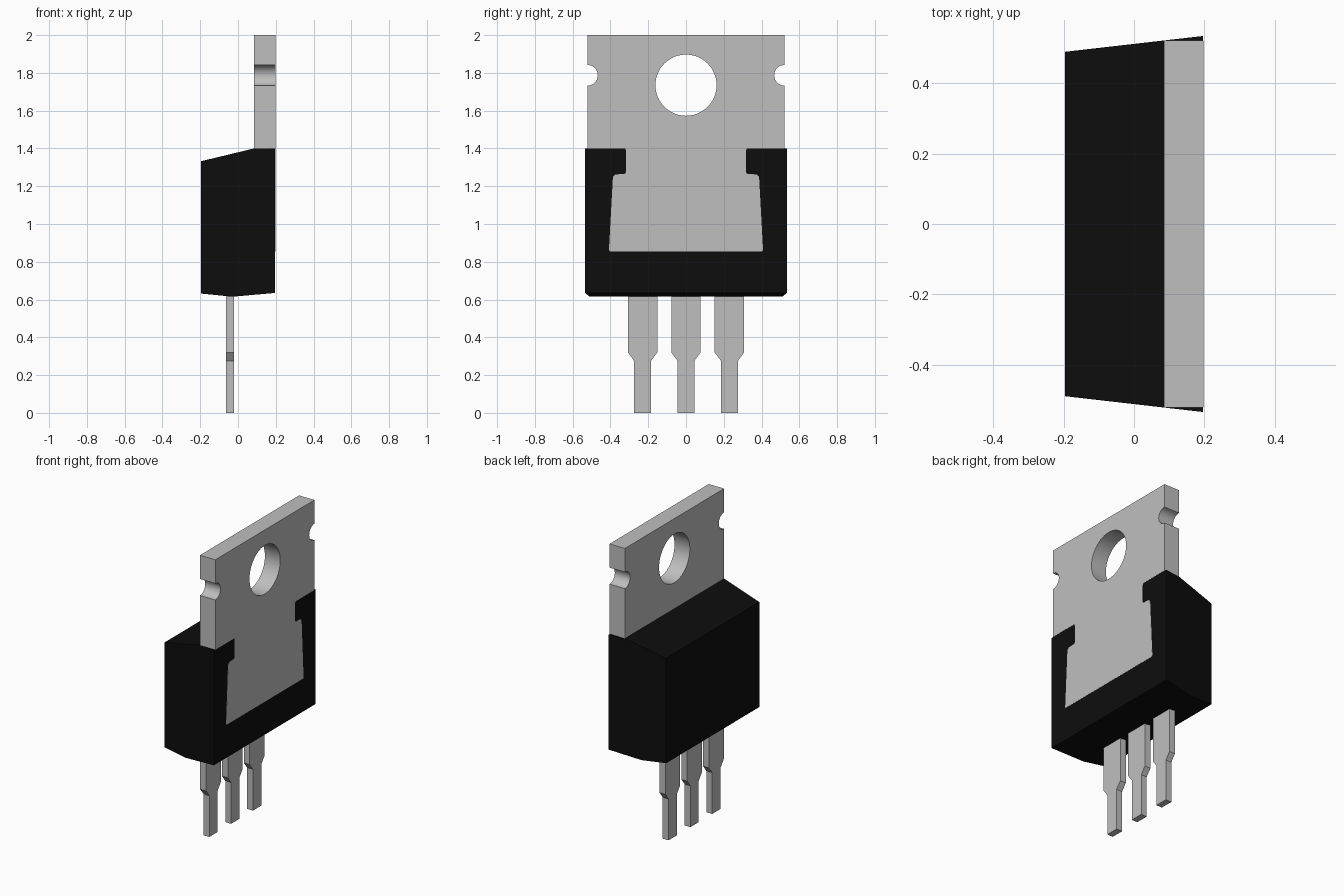
import bpy, bmesh, math
from mathutils import Vector

cube = bpy.data.objects.get("Cube")
if cube:
    bpy.data.objects.remove(cube)


def material(name, color, metallic, roughness):
    m = bpy.data.materials.new(name)
    m.use_nodes = True
    m.diffuse_color = color
    bsdf = m.node_tree.nodes["Principled BSDF"]
    bsdf.inputs["Base Color"].default_value = color
    bsdf.inputs["Metallic"].default_value = metallic
    bsdf.inputs["Roughness"].default_value = roughness
    return m


METAL = material("light grey metal", (0.52, 0.52, 0.52, 1), 0.0, 0.5)
PLASTIC = material("black plastic", (0.004, 0.004, 0.004, 1), 0.0, 0.6)


def finish(name, bm, mat, smooth=False):
    bmesh.ops.recalc_face_normals(bm, faces=bm.faces)
    mesh = bpy.data.meshes.new(name)
    bm.to_mesh(mesh)
    bm.free()
    mesh.materials.append(mat)
    obj = bpy.data.objects.new(name, mesh)
    bpy.context.collection.objects.link(obj)
    if smooth:
        bpy.ops.object.select_all(action='DESELECT')
        obj.select_set(True)
        bpy.context.view_layer.objects.active = obj
        bpy.ops.object.shade_smooth_by_angle(angle=math.radians(30))
    return obj


def arc(cy, cz, r, start, end, steps):
    """Points (y, z) along an arc, angles in degrees."""
    angles = [math.radians(start + (end - start) * i / steps) for i in range(steps + 1)]
    return [(cy + r * math.cos(a), cz + r * math.sin(a)) for a in angles]


def plate(name, loops, x0, x1, mat, smooth=False):
    """Flat (y, z) outline, with optional holes, extruded along x."""
    bm = bmesh.new()
    for loop in loops:
        vs = [bm.verts.new((x0, y, z)) for y, z in loop]
        for a, b in zip(vs, vs[1:] + vs[:1]):
            bm.edges.new((a, b))
    bmesh.ops.triangle_fill(bm, edges=bm.edges[:], use_beauty=True, normal=Vector((1, 0, 0)))
    out = bmesh.ops.extrude_face_region(bm, geom=bm.faces[:], use_keep_orig=True)
    moved = [g for g in out["geom"] if isinstance(g, bmesh.types.BMVert)]
    bmesh.ops.translate(bm, verts=moved, vec=(x1 - x0, 0, 0))
    return finish(name, bm, mat, smooth)


def mirrored(half):
    """Close a right-hand half outline with its mirror image."""
    return half + [(-y, z) for y, z in reversed(half)]


# Plastic body: side profile (x, z), widening towards the back plate
profile = [(-0.197, 0.632), (-0.03, 0.615), (0.197, 0.635),
           (0.197, 1.40), (0.085, 1.40), (-0.197, 1.332)]
bm = bmesh.new()
sides = []
for s in (-1, 1):
    ring = [bm.verts.new((x, s * (0.5125 + 0.1145 * x), z)) for x, z in profile]
    bm.faces.new(ring)
    sides.append(ring)
for i in range(len(profile)):
    j = (i + 1) % len(profile)
    bm.faces.new((sides[0][i], sides[0][j], sides[1][j], sides[1][i]))
finish("plastic_body", bm, PLASTIC)

# Metal mounting tab with hole, edge notches and exposed pad set in the body
half = [(0.522, 2.0)]
half += arc(0.522, 1.787, 0.055, 90, 270, 16)
half += [(0.522, 1.40), (0.322, 1.40), (0.317, 1.385)]
half += arc(0.332, 1.279, 0.015, 180, 270, 4)
half += [(0.372, 1.263), (0.387, 1.25), (0.408, 0.862), (0.403, 0.855)]
hole = arc(0, 1.735, 0.162, 0, 360, 48)[:-1]
plate("mounting_tab", [mirrored(half), hole], 0.085, 0.198, METAL, smooth=True)

# Three stepped leads
lead = [(0.078, 0.66), (0.078, 0.32), (0.044, 0.275), (0.044, 0.0)]
for name, cy in (("lead_right", -0.23), ("lead_middle", 0.0), ("lead_left", 0.23)):
    outline = [(y + cy, z) for y, z in mirrored(lead)]
    plate(name, [outline], -0.063, -0.02, METAL)
